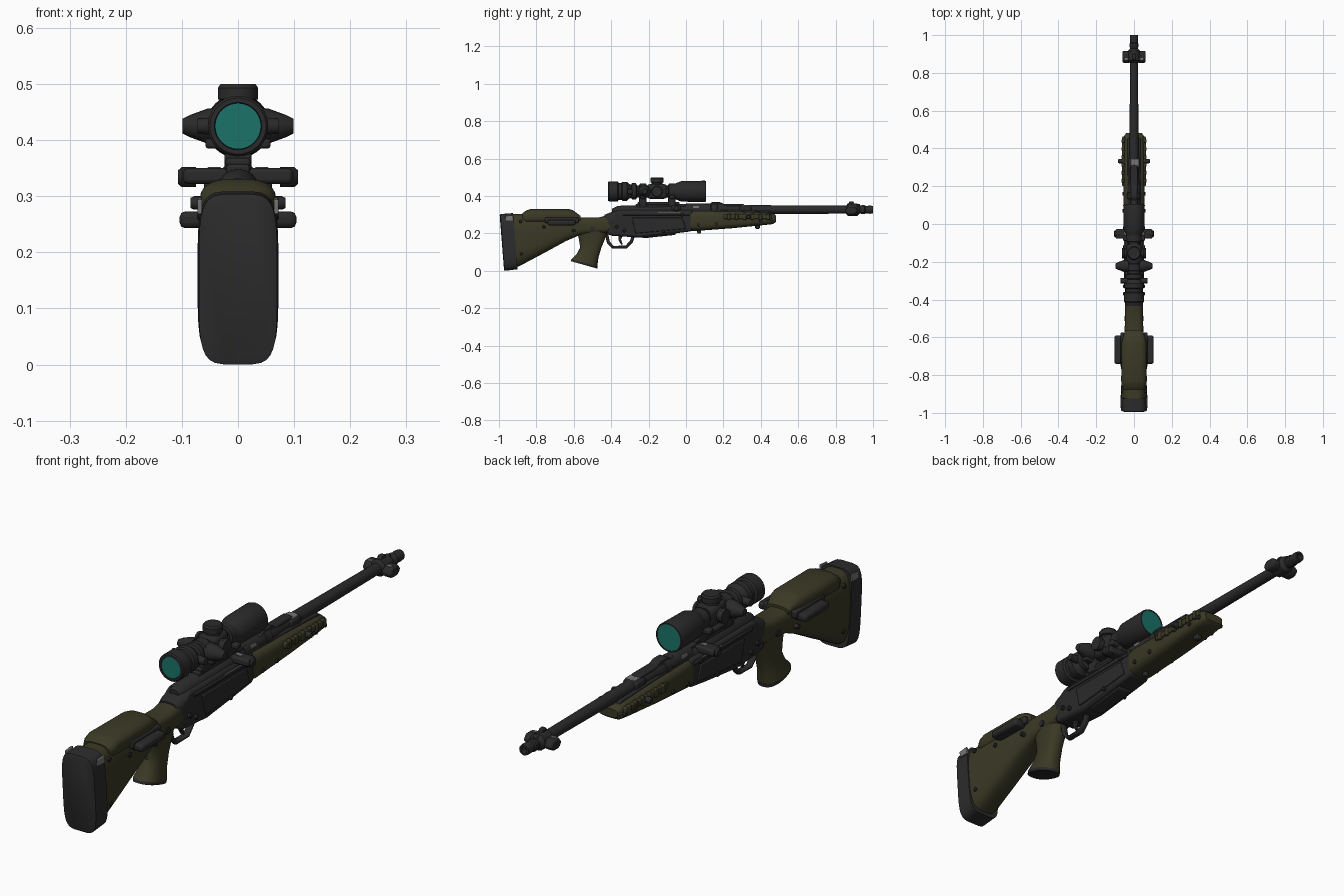
import bpy, bmesh
from math import sin, cos, pi, radians
from mathutils import Vector

if "Cube" in bpy.data.objects:
    bpy.data.objects.remove(bpy.data.objects["Cube"], do_unlink=True)


def material(name, r, g, b):
    m = bpy.data.materials.new(name)
    m.use_nodes = True
    m.diffuse_color = (r, g, b, 1)
    m.node_tree.nodes["Principled BSDF"].inputs["Base Color"].default_value = (r, g, b, 1)
    return m


METAL = material("dark metal", .023, .023, .024)
RUBBER = material("black rubber", .025, .025, .026)
OLIVE = material("olive polymer", .043, .041, .019)
WORN = material("worn steel", .18, .18, .18)
LENS = material("teal glass", .011, .17, .142)


def finish(name, bm, mat, bevel=0):
    bmesh.ops.recalc_face_normals(bm, faces=bm.faces)
    mesh = bpy.data.meshes.new(name)
    bm.to_mesh(mesh)
    bm.free()
    mesh.materials.append(mat)
    ob = bpy.data.objects.new(name, mesh)
    bpy.context.collection.objects.link(ob)
    if bevel:
        mod = ob.modifiers.new("bevel", 'BEVEL')
        mod.width, mod.segments, mod.limit_method = bevel, 2, 'ANGLE'
    bpy.ops.object.select_all(action='DESELECT')
    ob.select_set(True)
    bpy.context.view_layer.objects.active = ob
    bpy.ops.object.shade_smooth_by_angle(angle=radians(35))


def skin(bm, rings):
    """Joins rings of points with quads and caps both ends."""
    rings = [[bm.verts.new(p) for p in ring] for ring in rings]
    n = len(rings[0])
    for a, b in zip(rings, rings[1:]):
        for i in range(n):
            j = (i + 1) % n
            bm.faces.new((a[i], a[j], b[j], b[i]))
    bm.faces.new(rings[0])
    bm.faces.new(rings[-1])


def loft(name, sections, mat, power=3, n=32):
    """Each section: end points a, b in (y, z) and a half width in x."""
    def bulge(v):
        return abs(v) ** (2 / power) * (1 if v >= 0 else -1)
    rings = []
    for a, b, w in sections:
        mid, half = (Vector(a) + Vector(b)) / 2, (Vector(b) - Vector(a)) / 2
        ring = []
        for i in range(n):
            t = 2 * pi * (i + .5) / n
            p = mid + half * bulge(sin(t))
            ring.append((w * bulge(cos(t)), p.x, p.y))
        rings.append(ring)
    bm = bmesh.new()
    skin(bm, rings)
    finish(name, bm, mat)


def lathe(name, profile, mat, at=(0, 0, 0), axis='Y', n=32):
    """Profile of (distance along axis, radius)."""
    rings = []
    for d, r in profile:
        ring = []
        for i in range(n):
            u, v = r * cos(2 * pi * i / n), r * sin(2 * pi * i / n)
            p = {'X': (d, u, v), 'Y': (u, d, v), 'Z': (u, v, d)}[axis]
            ring.append(Vector(p) + Vector(at))
        rings.append(ring)
    bm = bmesh.new()
    skin(bm, rings)
    finish(name, bm, mat)


def plate(name, outline, x0, x1, mat, bevel=.006):
    """Side outline in (y, z), extruded from x0 to x1."""
    bm = bmesh.new()
    skin(bm, [[(x, y, z) for y, z in outline] for x in (x0, x1)])
    finish(name, bm, mat, bevel)


def box(name, x, y, z, mat, bevel=.005):
    plate(name, [(y[0], z[0]), (y[1], z[0]), (y[1], z[1]), (y[0], z[1])], *x, mat, bevel)


def upright(rows):
    return [((y, lo), (y, hi), w) for y, lo, hi, w in rows]


# Butt stock, cheek rest and recoil pad
loft("recoil_pad", [((-.973, .006), (-.996, .296), .060), ((-.970, 0), (-.992, .304), .070),
                    ((-.90, .008), (-.925, .309), .072)], RUBBER, 4.6)
loft("butt_stock", upright([(-.93, .012, .305, .069), (-.89, .025, .305, .069),
                            (-.75, .10, .302, .064), (-.64, .16, .297, .058),
                            (-.57, .19, .285, .050), (-.47, .20, .285, .047),
                            (-.39, .20, .305, .047)]), OLIVE, 3.2)
loft("cheek_rest", upright([(-.875, .26, .308, .055), (-.855, .25, .322, .066),
                            (-.83, .25, .331, .068), (-.63, .25, .331, .066),
                            (-.605, .26, .325, .060), (-.565, .26, .295, .048)]), OLIVE, 2.7)

# Pistol grip with a flared foot
loft("pistol_grip", [((-.59, .235), (-.40, .25), .043), ((-.573, .17), (-.425, .19), .040),
                     ((-.566, .125), (-.452, .125), .038), ((-.585, .09), (-.468, .07), .042),
                     ((-.613, .062), (-.474, .024), .049)], OLIVE, 2.4)
loft("grip_cap", [((-.613, .062), (-.473, .024), .049), ((-.617, .052), (-.474, .012), .047)],
     METAL, 2.4)
loft("tang", upright([(-.435, .24, .300, .040), (-.41, .22, .310, .049), (-.36, .24, .33, .047)]),
     METAL, 3)

# Receiver
plate("receiver", [(-.425, .20), (-.40, .30), (-.365, .325), (.035, .325), (.035, .212),
                   (-.10, .195), (-.25, .178), (-.40, .188)], -.047, .047, METAL, .012)
lathe("bolt_housing", [(-.395, .02), (-.365, .036), (.02, .038), (.04, .034)], METAL, (0, 0, .312))
box("scope_rail", (-.021, .021), (-.27, .03), (.335, .357), METAL)
plate("magazine_floor", [(-.24, .182), (-.23, .174), (-.06, .192), (-.05, .205)], -.03, .03, METAL, .004)
for s, side in ((-1, "right"), (1, "left")):
    plate(f"{side}_receiver_panel", [(-.27, .20), (-.29, .285), (-.02, .285), (0, .225)],
          s * .044, s * .053, METAL, .003)
    box(f"{side}_receiver_ridge", (s * .040, s * .053), (-.34, .02), (.297, .310), METAL, .003)
    box(f"{side}_ridge_wear", (s * .046, s * .052), (-.15, -.03), (.304, .3115), WORN, .001)
    for y, z in ((-.37, .235), (-.33, .215), (-.02, .30), (-.12, .21)):
        lathe(f"{side}_receiver_pin", [(s * .04, .009), (s * .055, .009), (s * .058, .006)],
              METAL, (0, y, z), 'X', 12)

# Trigger and its guard
curve = bpy.data.curves.new("trigger_guard", 'CURVE')
curve.dimensions, curve.bevel_depth, curve.bevel_resolution = '3D', .0085, 2
spline = curve.splines.new('POLY')
path = [(-.425, .20), (-.415, .152), (-.39, .126), (-.32, .127), (-.292, .157), (-.28, .19)]
spline.points.add(len(path) - 1)
for point, (y, z) in zip(spline.points, path):
    point.co = (0, y, z, 1)
curve.materials.append(METAL)
guard = bpy.data.objects.new("trigger_guard", curve)
bpy.context.collection.objects.link(guard)
bpy.ops.object.select_all(action='DESELECT')
guard.select_set(True)
bpy.context.view_layer.objects.active = guard
bpy.ops.object.convert(target='MESH')
guard.scale.x = 1.7
plate("trigger", [(-.36, .195), (-.362, .165), (-.345, .138), (-.338, .142), (-.347, .168), (-.335, .195)],
      -.007, .007, METAL, .002)

# Forend
loft("forend", upright([(.025, .213, .322, .050), (.05, .213, .324, .056), (.25, .228, .320, .056),
                        (.42, .245, .313, .055), (.465, .25, .308, .052), (.482, .262, .295, .042)]),
     OLIVE, 3.4)
plate("forend_top_cover", [(.03, .30), (.03, .329), (.25, .326), (.45, .319), (.46, .30)],
      -.034, .034, METAL, .005)
box("sling_stud", (-.012, .012), (.37, .395), (.225, .255), METAL)
box("forend_stud", (-.010, .010), (.06, .08), (.200, .22), METAL)
for s, side in ((-1, "right"), (1, "left")):
    box(f"{side}_forend_rail", (s * .045, s * .063), (.20, .46), (.278, .302), OLIVE)
    for i in range(6):
        y = .22 + i * .042
        box(f"{side}_rail_lug", (s * .05, s * .067), (y, y + .018), (.273, .306), OLIVE, .003)
    lathe(f"{side}_forend_knob", [(s * .05, .012), (s * .078, .012), (s * .085, .009)],
          METAL, (0, .333, .288), 'X', 16)
    for y, z in ((.07, .245), (.16, .25), (.40, .268), (.455, .275)):
        lathe(f"{side}_forend_screw", [(s * .05, .009), (s * .061, .008)], METAL, (0, y, z), 'X', 12)

# Barrel, sights and muzzle
lathe("barrel", [(0, .034), (.20, .032), (.23, .026), (.48, .0235), (.87, .021), (.96, .020)],
      METAL, (0, 0, .327))
lathe("barrel_band", [(.13, .03), (.135, .036), (.165, .036), (.17, .03)], METAL, (0, 0, .327))
box("rear_sight_base", (-.02, .02), (.10, .31), (.345, .358), METAL)
plate("rear_sight", [(.12, .355), (.14, .368), (.18, .368), (.21, .355)], -.018, .018, METAL, .003)
box("barrel_clamp", (-.030, .030), (.285, .35), (.31, .347), METAL, .008)
box("barrel_clamp_wear", (-.018, .024), (.30, .342), (.345, .352), WORN, .002)
lathe("muzzle_collar", [(.855, .02), (.865, .033), (.915, .033), (.93, .02)], METAL, (0, 0, .327))
plate("front_sight", [(.855, .34), (.875, .371), (.895, .371), (.90, .358), (.93, .358), (.935, .34)],
      -.009, .009, METAL, .003)
lathe("muzzle_tip", [(.93, .018), (.94, .024), (.955, .024), (.96, .020), (.985, .022), (1, .020),
                     (1, .012), (.975, .012)], METAL, (0, 0, .327))
for s, side in ((-1, "right"), (1, "left")):
    plate(f"{side}_muzzle_wing", [(.85, .318), (.865, .342), (.905, .342), (.92, .318), (.90, .30), (.865, .30)],
          s * .02, s * .061, METAL, .008)
    box(f"{side}_wing_wear", (s * .03, s * .052), (.868, .880), (.338, .344), WORN, .002)
    box(f"{side}_barrel_wear", (s * .022, s * .032), (.035, .07), (.325, .347), WORN, .002)

# Telescopic sight
SCOPE = (0, 0, .425)
lathe("scope_tube", [(-.405, .041), (-.416, .042), (-.416, .050), (-.411, .054), (-.365, .054),
                     (-.36, .045), (-.345, .045), (-.34, .051), (-.315, .051), (-.305, .040),
                     (-.285, .032), (-.085, .032), (-.045, .047), (-.025, .055), (.10, .057),
                     (.107, .055), (.107, .050), (.097, .049)], METAL, SCOPE, n=40)
lathe("eyepiece_lens", [(-.414, .041), (-.407, .041)], LENS, SCOPE)
lathe("objective_lens", [(.098, .050), (.106, .050)], LENS, SCOPE)
lathe("zoom_ring", [(-.293, .036), (-.288, .044), (-.268, .044), (-.263, .034)], METAL, SCOPE)
lathe("top_turret", [(.02, .030), (.046, .030), (.048, .036), (.068, .036), (.075, .031)],
      METAL, (0, -.155, .425), 'Z')
loft("turret_body", upright([(-.205, .39, .46, .03), (-.19, .385, .465, .040),
                             (-.12, .385, .465, .040), (-.105, .39, .46, .03)]), METAL, 4)
for y in (-.23, -.075):
    lathe("scope_ring", [(y - .02, .033), (y - .017, .041), (y + .017, .041), (y + .02, .033)], METAL, SCOPE)
    box("ring_foot", (-.024, .024), (y - .02, y + .02), (.345, .40), METAL)
    box("ring_clamp", (-.058, .058), (y - .014, y + .014), (.385, .405), METAL)
box("mount_bridge", (-.022, .022), (-.26, -.035), (.352, .368), METAL)
for s, side in ((-1, "right"), (1, "left")):
    lathe(f"{side}_turret", [(s * .03, .025), (s * .050, .025), (s * .052, .029), (s * .063, .027)],
          METAL, (0, -.155, .425), 'X', 24)
    lathe(f"{side}_ring_knob", [(s * .03, .034), (s * .055, .031), (s * .085, .020), (s * .099, .013)],
          METAL, (0, -.222, .425), 'X', 20)
    lathe(f"{side}_zoom_stud", [(s * .03, .016), (s * .072, .014)], METAL, (0, -.30, .425), 'X', 16)
    box(f"{side}_ring_wear", (s * .048, s * .060), (-.24, -.225), (.400, .408), WORN, .002)
    # Rail clamp levers
    box(f"{side}_clamp_bar", (s * .015, s * .098), (-.078, -.027), (.322, .350), METAL, .008)
    box(f"{side}_clamp_wear", (s * .03, s * .055), (-.06, -.045), (.345, .352), WORN, .002)
    lathe(f"{side}_clamp_knob", [(s * .075, .018), (s * .10, .018), (s * .107, .012)],
          METAL, (0, -.052, .334), 'X', 16)
    # Cheek rest grips and stock screws
    box(f"{side}_cheek_pad", (s * .05, s * .104), (-.74, -.59), (.243, .273), METAL, .010)
    box(f"{side}_pad_bracket", (s * .05, s * .072), (-.755, -.575), (.255, .285), METAL, .006)
    for y, z in ((-.885, .265), (-.88, .09), (-.76, .235), (-.60, .215)):
        lathe(f"{side}_stock_screw", [(s * .05, .009), (s * .067, .009), (s * .070, .006)],
              METAL, (0, y, z), 'X', 12)
    lathe(f"{side}_grip_screw", [(s * .03, .014), (s * .051, .013)], METAL, (0, -.50, .225), 'X', 12)
    plate(f"{side}_pad_wear", [(-.965, .268), (-.967, .294), (-.925, .298), (-.922, .268)],
          s * .064, s * .0722, WORN, .002)
